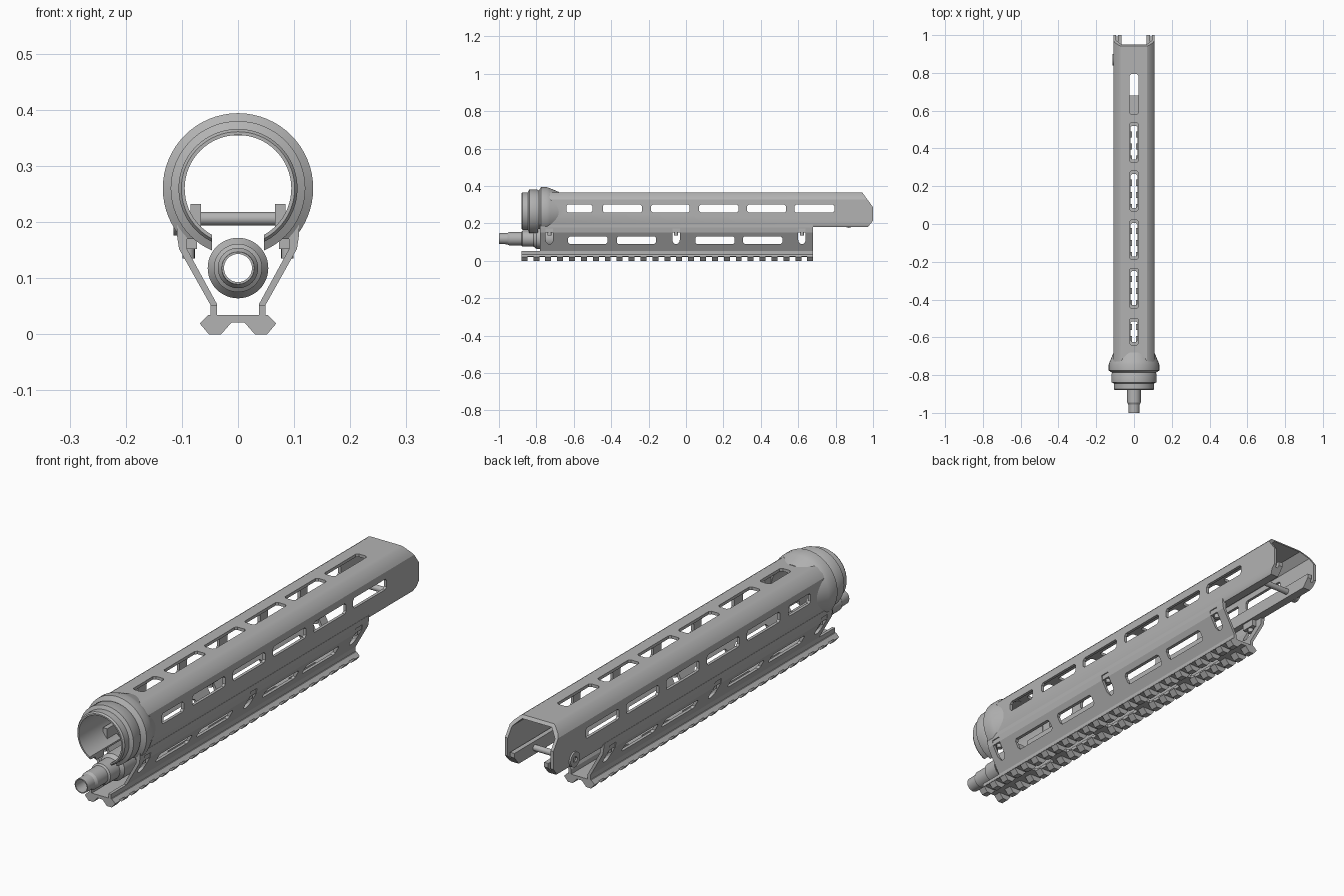
import bpy, bmesh, math
from mathutils import Vector

old = bpy.data.objects.get("Cube")
if old:
    bpy.data.objects.remove(old, do_unlink=True)

grey = bpy.data.materials.new("satin grey")
grey.use_nodes = True
COLOUR = (0.45, 0.45, 0.45, 1)
grey.diffuse_color = COLOUR
grey.node_tree.nodes["Principled BSDF"].inputs["Base Color"].default_value = COLOUR


def make(name, bm):
    bmesh.ops.recalc_face_normals(bm, faces=bm.faces)
    mesh = bpy.data.meshes.new(name)
    bm.to_mesh(mesh)
    bm.free()
    mesh.materials.append(grey)
    ob = bpy.data.objects.new(name, mesh)
    bpy.context.collection.objects.link(ob)
    return ob


def place(axis, a, b, d):
    """Map a 2D profile point plus a depth to 3D."""
    return {"x": (d, a, b), "y": (a, d, b), "z": (a, b, d)}[axis]


def add_prism(bm, axis, pts, d0, d1):
    lo = [bm.verts.new(place(axis, a, b, d0)) for a, b in pts]
    hi = [bm.verts.new(place(axis, a, b, d1)) for a, b in pts]
    bm.faces.new(lo)
    bm.faces.new(hi)
    for i in range(len(pts)):
        j = (i + 1) % len(pts)
        bm.faces.new((lo[i], lo[j], hi[j], hi[i]))


def add_box(bm, x0, x1, y0, y1, z0, z1):
    add_prism(bm, "z", [(x0, y0), (x1, y0), (x1, y1), (x0, y1)], z0, z1)


def mirrored(half):
    return half + [(-x, z) for x, z in reversed(half)]


def slot(a0, a1, b0, b1, c=0.008):
    """Rectangle with clipped corners."""
    return [(a0 + c, b0), (a1 - c, b0), (a1, b0 + c), (a1, b1 - c),
            (a1 - c, b1), (a0 + c, b1), (a0, b1 - c), (a0, b0 + c)]


def circle(ca, cb, r, n=24):
    return [(ca + r * math.cos(math.tau * i / n), cb + r * math.sin(math.tau * i / n))
            for i in range(n)]


def revolve(name, profile, cz, n=64):
    """Turn a closed (radius, y) outline about a lengthwise axis at height cz."""
    bm = bmesh.new()
    rings = [[bm.verts.new((r * math.sin(math.tau * k / n), y, cz + r * math.cos(math.tau * k / n)))
              for r, y in profile] for k in range(n)]
    for k in range(n):
        a, b = rings[k], rings[(k + 1) % n]
        for i in range(len(profile)):
            j = (i + 1) % len(profile)
            bm.faces.new((a[i], a[j], b[j], b[i]))
    return make(name, bm)


def cut(ob, bm):
    """Subtract the shapes in bm, then drop the cutter."""
    cutter = make("cutter", bm)
    cutter.hide_render = True
    mod = ob.modifiers.new("cut", "BOOLEAN")
    mod.operation, mod.solver, mod.object = "DIFFERENCE", "EXACT", cutter
    mod.use_self = True
    dg = bpy.context.evaluated_depsgraph_get()
    mesh = bpy.data.meshes.new_from_object(ob.evaluated_get(dg))
    ob.modifiers.clear()
    ob.data = mesh
    bpy.data.objects.remove(cutter, do_unlink=True)


def smooth(ob):
    bpy.ops.object.select_all(action="DESELECT")
    ob.select_set(True)
    bpy.context.view_layer.objects.active = ob
    bpy.ops.object.shade_smooth_by_angle(angle=math.radians(28))


SLOTS = [(-0.64, -0.5), (-0.445, -0.235), (-0.187, 0.02),
         (0.07, 0.28), (0.327, 0.535), (0.58, 0.793)]
LOWER_SLOTS = [(-0.63, -0.42), (-0.37, -0.16), (0.05, 0.26), (0.305, 0.515)]
BOLTS = [-0.73, -0.053, 0.62]
RING_Z = 0.26

# Upper shell: open-bottomed channel with inward rolled lips
shell = bmesh.new()
add_prism(shell, "y", mirrored([
    (0.07, 0.366), (0.079, 0.361), (0.1, 0.341), (0.108, 0.328), (0.108, 0.195), (0.101, 0.18),
    (0.066, 0.18), (0.066, 0.232), (0.085, 0.232), (0.085, 0.205), (0.096, 0.205),
    (0.096, 0.324), (0.066, 0.354)]), -0.74, 1.0)
shell = make("upper_shell", shell)
c = bmesh.new()
for y0, y1 in SLOTS:
    add_prism(c, "x", slot(y0, y1, 0.258, 0.3), -0.2, 0.2)
    add_prism(c, "z", slot(-0.024, 0.024, y0, y1), 0.34, 0.4)
# Clipped rear corners
add_prism(c, "x", [(0.94, 0.368), (1.001, 0.285), (1.1, 0.285), (1.1, 0.4), (0.94, 0.4)], -0.2, 0.2)
add_prism(c, "x", [(0.97, 0.178), (1.001, 0.215), (1.1, 0.215), (1.1, 0.1), (0.97, 0.1)], -0.2, 0.2)
cut(shell, c)
smooth(shell)

# Front collar: turned, open underneath
collar = revolve("front_collar", [
    (0.095, -0.88), (0.101, -0.88), (0.106, -0.873), (0.106, -0.845), (0.12, -0.838),
    (0.12, -0.795), (0.116, -0.787), (0.134, -0.775), (0.134, -0.745), (0.128, -0.728),
    (0.108, -0.68), (0.095, -0.68)], RING_Z)
c = bmesh.new()
add_box(c, -0.046, 0.046, -1, -0.6, 0.05, RING_Z)
cut(collar, c)
c = bmesh.new()
add_box(c, -0.2, 0.2, -0.79, -0.6, 0.05, 0.17)
cut(collar, c)
smooth(collar)

# Lower guard: two slanted walls with slots and bolt notches
walls = bmesh.new()
for s in (1, -1):
    wall = [(0.109, 0.195), (0.109, 0.178), (0.105, 0.152), (0.049, 0.052), (0.049, 0.03),
            (0.037, 0.03), (0.037, 0.053), (0.091, 0.152), (0.091, 0.195)]
    add_prism(walls, "y", [(s * x, z) for x, z in wall], -0.78, 0.68)
walls = make("lower_guard", walls)
c = bmesh.new()
for y0, y1 in LOWER_SLOTS:
    add_prism(c, "x", slot(y0, y1, 0.09, 0.13), -0.2, 0.2)
for y in BOLTS:
    arc = [(y + 0.02 * math.cos(a), 0.113 - 0.024 * math.sin(a))
           for a in (math.pi * i / 10 for i in range(11))]
    add_prism(c, "x", arc + [(y - 0.02, 0.172), (y + 0.02, 0.172)], -0.2, 0.2)
cut(walls, c)

# Mounting lugs and bolts in the notches
for side, s in (("left", 1), ("right", -1)):
    for i, y in enumerate(BOLTS):
        bm = bmesh.new()
        xs = sorted((s * 0.073, s * 0.104))
        add_box(bm, *xs, y - 0.03, y + 0.03, 0.152, 0.182)
        make(f"{side}_lug_{i + 1}", bm)
        bm = bmesh.new()
        add_prism(bm, "z", circle(s * 0.088, y, 0.011, 16), 0.135, 0.16)
        smooth(make(f"{side}_bolt_{i + 1}", bm))

# Accessory rail: slotted base with cross teeth
rail = bmesh.new()
add_prism(rail, "y", mirrored([(0.053, 0.034), (0.065, 0.022), (0.011, 0.021)]), -0.88, 0.68)
rail = make("rail_base", rail)
c = bmesh.new()
for y0, y1 in SLOTS[:-1]:
    add_prism(c, "z", slot(-0.018, 0.018, y0 + 0.015, y1 - 0.015), -0.1, 0.1)
cut(rail, c)
ears = bmesh.new()
for s in (1, -1):
    add_box(ears, *sorted((s * 0.037, s * 0.049)), -0.88, -0.78, 0.03, 0.052)
make("rail_front_ribs", ears)
teeth = bmesh.new()
TOOTH = [(0.053, 0.034), (0.068, 0.019), (0.052, 0), (0.03, 0), (0.011, 0.0215)]
COUNT, WIDTH = 25, 0.032
for i in range(COUNT):
    y = -0.88 + i * (1.56 - WIDTH) / (COUNT - 1)
    for s in (1, -1):
        add_prism(teeth, "y", [(s * x, z) for x, z in TOOTH], y, y + WIDTH)
make("rail_teeth", teeth)

# Hollow stepped tube at the front
smooth(revolve("front_tube", [
    (0.025, -1), (0.029, -1), (0.03, -0.955), (0.036, -0.945), (0.036, -0.88), (0.043, -0.875),
    (0.043, -0.815), (0.054, -0.8), (0.054, -0.7), (0.025, -0.7)], 0.118, 48))

# Rear cross pin with washer and socket-head on one side
bm = bmesh.new()
add_prism(bm, "x", circle(0.87, 0.206, 0.012), -0.1, 0.1)
smooth(make("cross_pin", bm))
bm = bmesh.new()
add_prism(bm, "x", circle(0.87, 0.206, 0.03, 32), -0.115, -0.1)
head = make("pin_head", bm)
c = bmesh.new()
add_prism(c, "x", circle(0.87, 0.206, 0.013, 6), -0.13, -0.106)
cut(head, c)
smooth(head)
